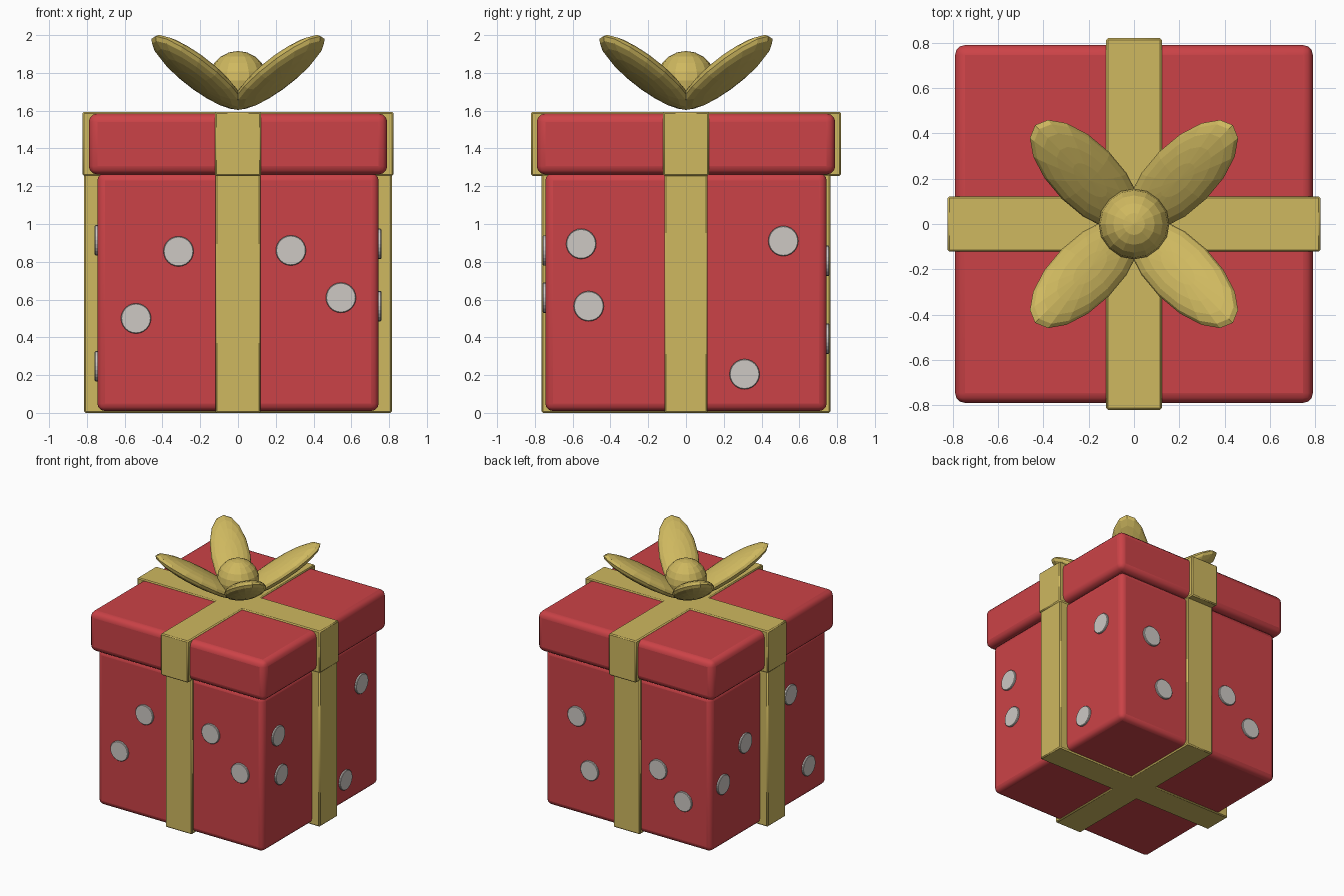
import bpy
import math
from mathutils import Matrix, Vector

old = bpy.data.objects.get("Cube")
if old:
    bpy.data.objects.remove(old, do_unlink=True)


def make_material(name, rgb):
    mat = bpy.data.materials.new(name)
    mat.use_nodes = True
    color = (*rgb, 1.0)
    mat.diffuse_color = color
    mat.node_tree.nodes["Principled BSDF"].inputs["Base Color"].default_value = color
    return mat


red = make_material("red wrapping", (0.60, 0.055, 0.063))
gold = make_material("gold ribbon", (0.62, 0.48, 0.115))
grey = make_material("pale grey", (0.61, 0.58, 0.55))


def finish(name, mat):
    obj = bpy.context.object
    obj.name = obj.data.name = name
    obj.data.materials.append(mat)
    return obj


def rounded_box(name, half_x, half_y, bottom, top, bevel, segments, mat):
    """Box centred on the z axis, with bevelled edges."""
    bpy.ops.mesh.primitive_cube_add(size=2)
    obj = finish(name, mat)
    obj.data.transform(
        Matrix.Translation((0, 0, (bottom + top) / 2))
        @ Matrix.Diagonal((half_x, half_y, (top - bottom) / 2, 1)))
    mod = obj.modifiers.new("rounded edges", "BEVEL")
    mod.width = bevel
    mod.segments = segments
    bpy.ops.object.shade_smooth_by_angle(angle=math.radians(35))


# Box and lid
rounded_box("box_body", 0.745, 0.745, 0.01, 1.27, 0.04, 3, red)
rounded_box("box_lid", 0.79, 0.79, 1.262, 1.585, 0.045, 3, red)

# Ribbon bands crossing around the box and the lid
rounded_box("body_ribbon_across", 0.815, 0.115, 0.0, 1.265, 0.008, 1, gold)
rounded_box("body_ribbon_along", 0.12, 0.765, 0.0, 1.265, 0.008, 1, gold)
rounded_box("lid_ribbon_across", 0.823, 0.122, 1.255, 1.594, 0.008, 1, gold)
rounded_box("lid_ribbon_along", 0.123, 0.82, 1.255, 1.594, 0.008, 1, gold)

# Bow knot
bpy.ops.mesh.primitive_uv_sphere_add(segments=16, ring_count=10, radius=0.156,
                                     location=(0, 0, 1.76))
finish("bow_knot", gold)

# Four bow loops tilted upward along the diagonals
for i in range(4):
    bpy.ops.mesh.primitive_uv_sphere_add(segments=16, ring_count=10, radius=1)
    loop = finish(f"bow_loop_{i + 1}", gold)
    loop.data.transform(
        Matrix.Rotation(math.radians(45 + 90 * i), 4, "Z")
        @ Matrix.Translation((0.304, 0, 1.803))
        @ Matrix.Rotation(math.radians(-31.4), 4, "Y")
        @ Matrix.Diagonal((0.367, 0.147, 0.062, 1)))

# Spots: sideways and height positions on each face, seen face-on
spots = {
    "front": (0, [(-0.315, 0.855), (0.28, 0.86), (0.545, 0.61), (-0.54, 0.5)]),
    "left": (90, [(-0.555, 0.895), (-0.515, 0.565), (0.515, 0.91), (0.31, 0.205)]),
    "back": (180, [(-0.458, 0.805), (-0.341, 0.393), (0.274, 0.568), (0.5, 0.367)]),
    "right": (270, [(-0.309, 0.742), (-0.593, 0.513), (0.271, 0.914), (0.503, 0.247)]),
}
for side, (angle, places) in spots.items():
    turn = Matrix.Rotation(math.radians(angle), 4, "Z")
    for n, (across, height) in enumerate(places):
        bpy.ops.mesh.primitive_cylinder_add(vertices=24, radius=0.08, depth=0.03)
        spot = finish(f"{side}_spot_{n + 1}", grey)
        spot.data.transform(
            turn @ Matrix.Translation(Vector((across, -0.744, height)))
            @ Matrix.Rotation(math.radians(90), 4, "X"))
        mod = spot.modifiers.new("soft rim", "BEVEL")
        mod.width = 0.004
        mod.limit_method = "ANGLE"
